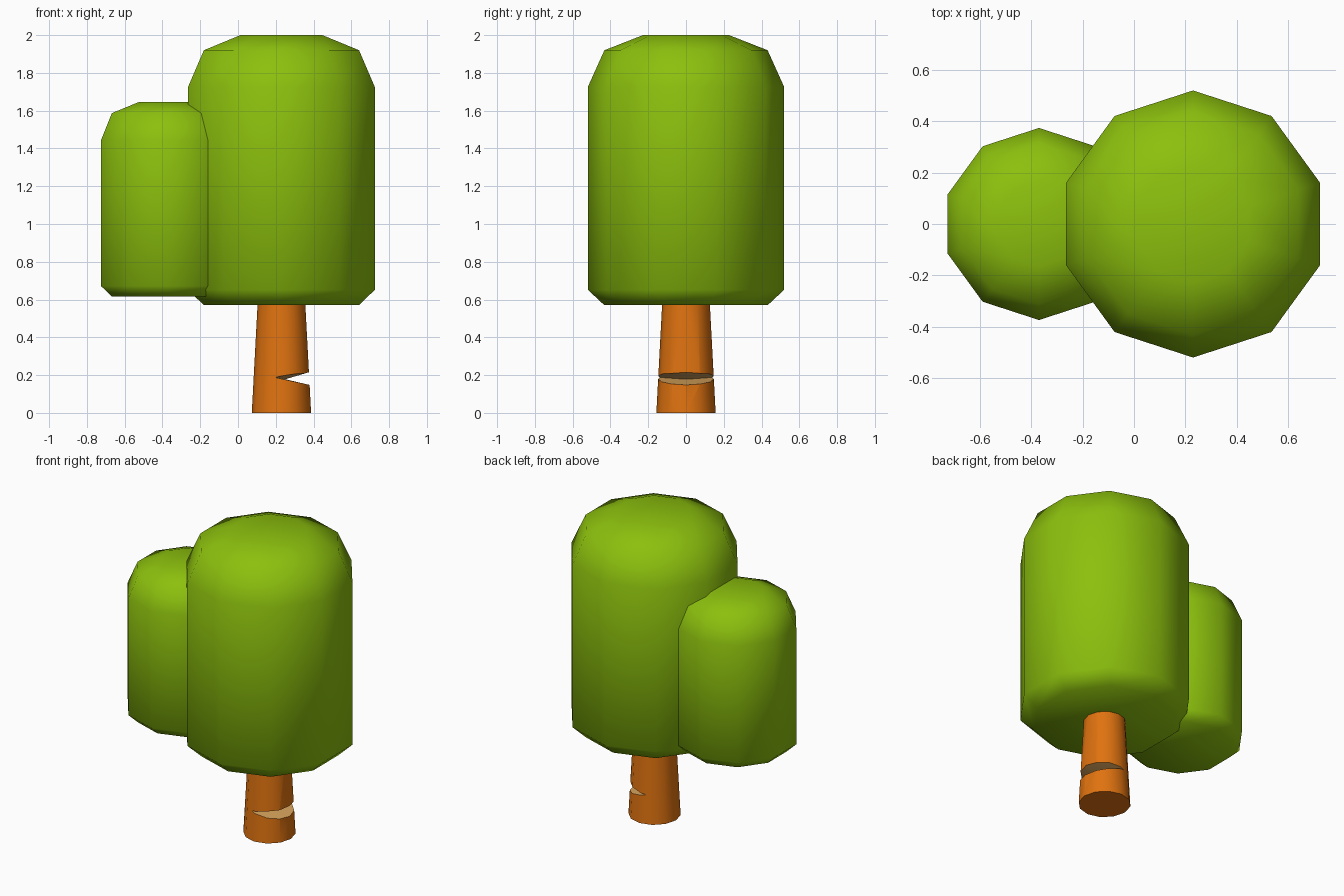
import bpy, bmesh, math

if "Cube" in bpy.data.objects:
    bpy.data.objects.remove(bpy.data.objects["Cube"])


def material(name, rgb):
    m = bpy.data.materials.new(name)
    m.diffuse_color = (*rgb, 1)
    m.use_nodes = True
    m.node_tree.nodes["Principled BSDF"].inputs["Base Color"].default_value = m.diffuse_color
    return m


leaf = material("leaf green", (0.262, 0.527, 0.004))
bark = material("bark orange", (0.74, 0.17, 0.005))
wood = material("cut wood tan", (0.70, 0.38, 0.11))


def add_object(name, bm, mats):
    bmesh.ops.recalc_face_normals(bm, faces=bm.faces)
    me = bpy.data.meshes.new(name)
    bm.to_mesh(me)
    bm.free()
    for m in mats:
        me.materials.append(m)
    ob = bpy.data.objects.new(name, me)
    bpy.context.collection.objects.link(ob)
    return ob


def lathe(name, cx, profile, sides, mats):
    """Capped turned shape from (radius, z) pairs, with a corner on +y."""
    bm = bmesh.new()
    rings = []
    for r, z in profile:
        ring = []
        for i in range(sides):
            a = math.pi / 2 + math.tau * i / sides
            ring.append(bm.verts.new((cx + r * math.cos(a), r * math.sin(a), z)))
        rings.append(ring)
    for lo, hi in zip(rings, rings[1:]):
        for i in range(sides):
            j = (i + 1) % sides
            bm.faces.new((lo[i], lo[j], hi[j], hi[i]))
    bm.faces.new(rings[0][::-1])
    bm.faces.new(rings[-1])
    return add_object(name, bm, mats)


# Two ten-sided rounded crowns
large = lathe("large_crown", 0.23,
              [(0.432, 0.57), (0.52, 0.652), (0.52, 1.725), (0.432, 1.92), (0.228, 2.0)],
              10, [leaf])
small = lathe("small_crown", -0.37,
              [(0.313, 0.615), (0.374, 0.672), (0.374, 1.443), (0.313, 1.587), (0.165, 1.645)],
              10, [leaf])
for crown in (large, small):
    for p in crown.data.polygons:
        p.use_smooth = True

# Tapered trunk
trunk = lathe("trunk", 0.23, [(0.157, 0), (0.125, 0.60)], 12, [bark, wood])

# Wedge cutter for the axe notch, its inner edge bowed outward at the middle
bm = bmesh.new()
sections = []
for y, tip in ((-0.17, (0.185, 0.19)), (0, (0.25, 0.178)), (0.17, (0.185, 0.19))):
    sections.append([bm.verts.new((x, y, z))
                     for x, z in (tip, (0.50, 0.252), (0.50, 0.12))])
for a, b in zip(sections, sections[1:]):
    for i in range(3):
        j = (i + 1) % 3
        bm.faces.new((a[i], a[j], b[j], b[i]))
bm.faces.new(sections[0])
bm.faces.new(sections[-1][::-1])
bmesh.ops.triangulate(bm, faces=bm.faces)
cutter = add_object("notch_cutter", bm, [])
cutter.hide_render = True

mod = trunk.modifiers.new("notch", 'BOOLEAN')
mod.operation = 'DIFFERENCE'
mod.solver = 'EXACT'
mod.object = cutter
bpy.context.view_layer.objects.active = trunk
trunk.select_set(True)
bpy.ops.object.modifier_apply(modifier=mod.name)
bpy.data.objects.remove(cutter, do_unlink=True)

# Bare wood on the notch's sloping faces, bark elsewhere
for p in trunk.data.polygons:
    p.material_index = int(abs(p.normal.z) > 0.4 and 0.1 < p.center.z < 0.3)
bpy.ops.object.shade_smooth_by_angle(angle=math.radians(40))
